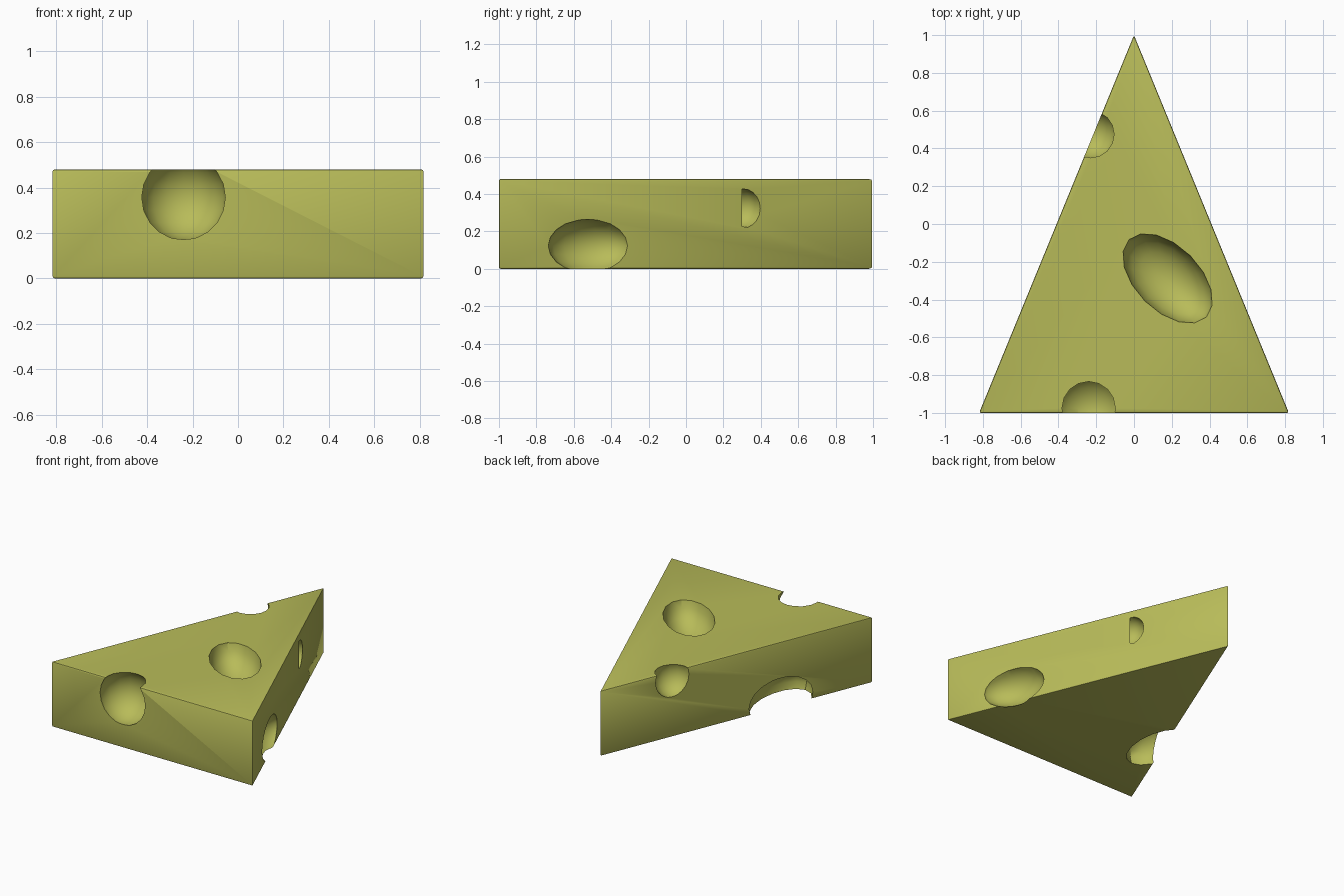
import bpy, bmesh, math

if "Cube" in bpy.data.objects:
    bpy.data.objects.remove(bpy.data.objects["Cube"])

W, H = 0.82, 0.48
SIDE = math.atan2(W, 2.0)          # slant of the long sides from the y axis

# Wedge body: extruded triangle with slightly softened edges
bm = bmesh.new()
face = bm.faces.new([bm.verts.new(p) for p in ((-W, -1, 0), (W, -1, 0), (0, 1, 0))])
ext = bmesh.ops.extrude_face_region(bm, geom=[face])
bmesh.ops.translate(bm, vec=(0, 0, H),
                    verts=[v for v in ext["geom"] if isinstance(v, bmesh.types.BMVert)])
bmesh.ops.recalc_face_normals(bm, faces=bm.faces)
bmesh.ops.bevel(bm, geom=list(bm.edges), offset=0.009, segments=2, profile=0.5,
                affect='EDGES')
mesh = bpy.data.meshes.new("cheese_wedge")
bm.to_mesh(mesh)
bm.free()
wedge = bpy.data.objects.new("cheese_wedge", mesh)
bpy.context.collection.objects.link(wedge)

mat = bpy.data.materials.new("cheese_yellow")
mat.diffuse_color = (0.48, 0.50, 0.10, 1)
mat.use_nodes = True
mat.node_tree.nodes["Principled BSDF"].inputs["Base Color"].default_value = mat.diffuse_color
mesh.materials.append(mat)


def carve(name, loc, radii, turn=0.0):
    """Cut an ellipsoid hole out of the wedge."""
    bpy.ops.mesh.primitive_uv_sphere_add(segments=16, ring_count=10, radius=1,
                                         location=loc, rotation=(0, 0, turn))
    cutter = bpy.context.object
    cutter.name = name
    cutter.scale = radii
    cutter.hide_render = True
    cutter.data.materials.append(mat)
    bpy.context.view_layer.update()
    mod = wedge.modifiers.new(name, 'BOOLEAN')
    mod.operation = 'DIFFERENCE'
    mod.solver = 'EXACT'
    mod.object = cutter
    bpy.ops.object.select_all(action='DESELECT')
    wedge.select_set(True)
    bpy.context.view_layer.objects.active = wedge
    bpy.ops.object.modifier_apply(modifier=mod.name)
    bpy.data.objects.remove(cutter)


# Holes: front rim, top, left rim near tip, left bottom, right bottom, right small
carve("front_hole", (-0.24, -0.975, 0.357), (0.189, 0.189, 0.189))
carve("top_hole", (0.178, -0.288, 0.48), (0.17, 0.29, 0.18), math.radians(45))
carve("left_rim_hole", (-0.23, 0.475, 0.43), (0.135, 0.135, 0.137))
carve("left_bottom_hole", (-0.52, -0.36, 0.05), (0.165, 0.30, 0.17))
carve("right_bottom_hole", (0.66, -0.51, 0.123), (0.16, 0.24, 0.146), SIDE)
carve("right_small_hole", (0.287, 0.30, 0.323), (0.105, 0.105, 0.107), SIDE)

bpy.ops.object.shade_smooth_by_angle(angle=math.radians(35))
